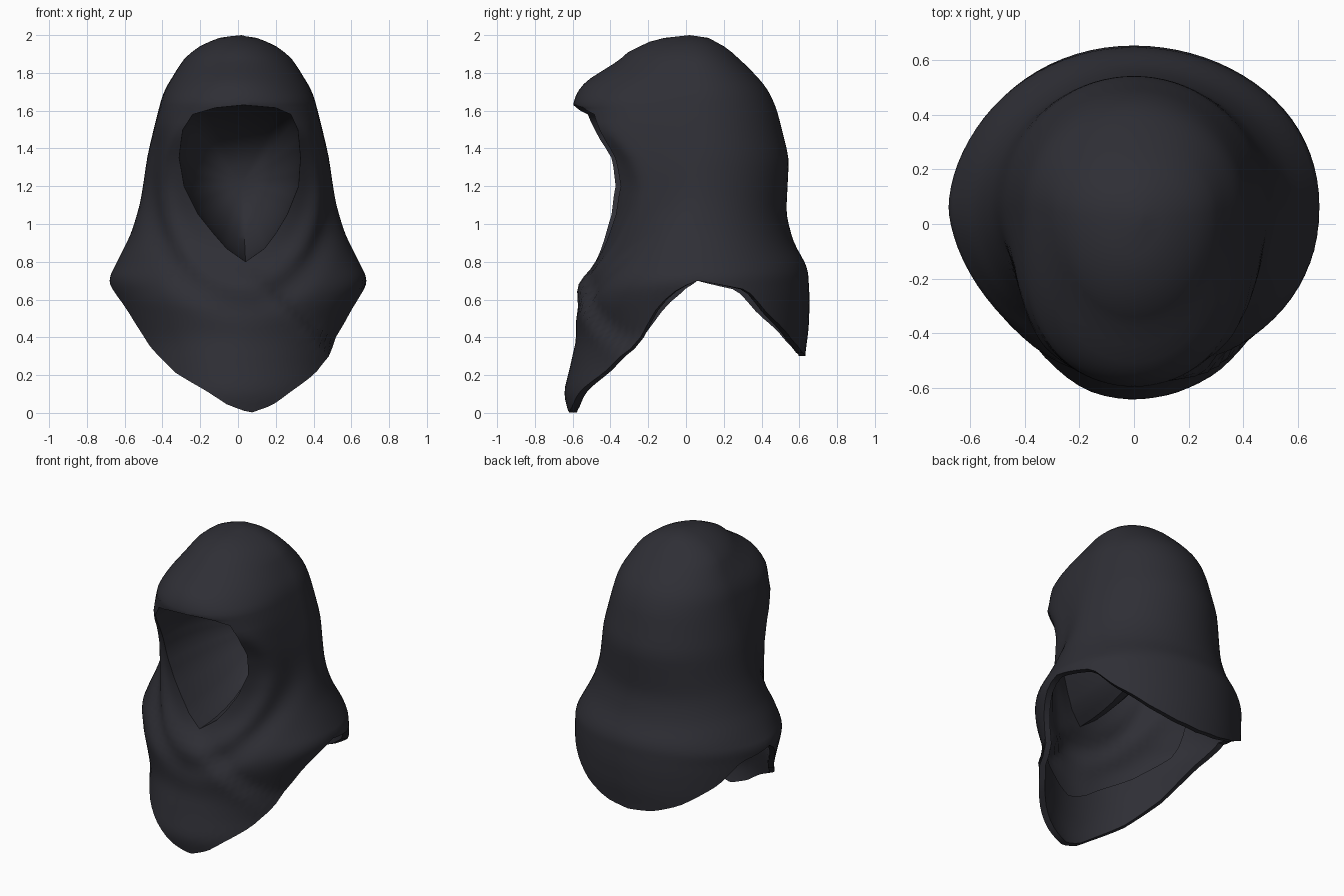
import bpy, bmesh, math

if "Cube" in bpy.data.objects:
    bpy.data.objects.remove(bpy.data.objects["Cube"])

# Profile curves: (height, value)
WIDTH = [(0, .56), (.1, .58), (.35, .58), (.55, .635), (.7, .69), (.8, .64), (.95, .565),
         (1.1, .52), (1.2, .503), (1.36, .48), (1.55, .435), (1.7, .395), (1.88, .285),
         (1.95, .19), (1.985, .1), (2, 0)]
FRONT = [(0, -.62), (.1, -.65), (.3, -.6), (.4, -.57), (.6, -.58), (.8, -.475), (.9, -.44),
         (1.05, -.43), (1.2, -.465), (1.35, -.5), (1.5, -.59), (1.65, -.6), (1.71, -.57),
         (1.77, -.52), (1.85, -.37), (1.91, -.31), (1.98, -.16), (2, .02)]
BACK = [(.3, .63), (.45, .65), (.6, .655), (.77, .645), (.9, .57), (1.05, .53), (1.35, .545),
        (1.45, .52), (1.61, .48), (1.72, .43), (1.82, .34), (1.93, .22), (1.985, .12), (2, .02)]
# Roundness of the front half (lower is squarer)
SQUARE = [(1.2, 1), (1.5, .65), (1.65, .65), (1.86, 1)]
# Face opening: left and right edges by height
HOLE_L = [(.8, .04), (.87, -.06), (.95, -.13), (1.05, -.21), (1.2, -.285), (1.35, -.31),
          (1.5, -.29), (1.58, -.24), (1.615, -.12), (1.63, .03)]
HOLE_R = [(.8, .04), (.87, .14), (.95, .2), (1.05, .26), (1.2, .32), (1.35, .33),
          (1.5, .315), (1.58, .28), (1.615, .2), (1.63, .03)]
# Hem height by angle from the front, in degrees
HEM = [(0, .0), (12, .04), (24, .12), (40, .21), (57, .35), (72, .57), (82, .66), (90, .70),
       (115, .65), (128, .52), (150, .38), (165, .32), (180, .30)]
COLS = 80


def lerp(table, v):
    if v <= table[0][0]:
        return table[0][1]
    for (a, p), (b, q) in zip(table, table[1:]):
        if v <= b:
            return p + (q - p) * (v - a) / (b - a)
    return table[-1][1]


def soft(table, v):
    """Profile value with its corners rounded off."""
    r = max(0, min(.04, (1.93 - v) * .5))
    return sum(lerp(table, v + r * k) for k in (-1, -.5, 0, .5, 1)) / 5


def hem_height(t):
    t -= .12 * max(0, math.cos(t))
    return lerp(HEM, math.degrees(math.acos(max(-1, min(1, math.cos(t))))))


def relief(x, z, front):
    """Rolled rim around the face opening and the diagonal wrapped fold."""
    if front <= 0:
        return 0
    e = math.hypot((x - .02) / .32, (z - 1.22) / .42)
    d = .018 * math.exp(-((e - 1.25) / .13) ** 2) - .018 * math.exp(-((e - 1.55) / .15) ** 2)
    if z > 1.4:
        d *= max(0, 1 - (z - 1.4) / .15)
    s = (x + z - .83) / 1.414
    gate = max(0, min(1, (z - .25) / .15, (.82 - z) / .2, (x + .1) / .12))
    fold = math.exp(s / .25) if s < 0 else -math.exp(-s / .12)
    d += gate * .026 * fold * min(1, abs(s) / .03)
    return d * min(1, front * 3)


def point(t, z, inset=0):
    w, f, b = soft(WIDTH, z), soft(FRONT, z), soft(BACK, z)
    c = math.cos(t)
    if z < .7 and c < 0:
        w = soft(WIDTH, .7)
    mid = .06 if z < 1.8 else .06 - .04 * (z - 1.8) / .2
    x = w * math.sin(t)
    p = lerp(SQUARE, z) if c > 0 else 1
    if z < .85:
        p += (.25 if x < 0 else -.12) * min(1, (.85 - z) / .2) * (1 if c > 0 else .6) * abs(x) / w
    y = mid - (mid - f) * c ** p if c > 0 else mid + (b - mid) * (-c) ** p
    k = (1 + relief(x, z, c) / .55) * (1 - inset)
    return x * k, mid + (y - mid) * k, z


def column_angle(i, a, b):
    """Columns spread evenly, squeezed aside near the face opening."""
    t = 2 * math.pi * i / COLS
    back = 2 * math.pi - t
    if t < 1.8:
        return t + a * (1 - t / 1.8) ** 2
    if back < 1.8:
        return t + b * (1 - back / 1.8) ** 2
    return t


# Fixed rows down to the shoulders, then rows spread towards the hem
rows = [1.994, 1.985, 1.965, 1.94, 1.91, 1.88, 1.85, 1.81, 1.77, 1.74, 1.71, 1.68, 1.65, 1.63,
        1.615, 1.6, 1.58, 1.54, 1.5, 1.45, 1.4, 1.35, 1.3, 1.25, 1.2, 1.15, 1.1, 1.05, 1.0,
        .95, .91, .87, .83, .8]
SKIRT = 20

bm = bmesh.new()


def bridge(upper, lower):
    for i in range(len(upper) - 1):
        bm.faces.new((lower[i], lower[i + 1], upper[i + 1], upper[i]))


# Outer hood
grid = []
for r in range(len(rows) + SKIRT):
    line = []
    zr = rows[min(r, len(rows) - 1)]
    w = soft(WIDTH, zr)
    left, right = lerp(HOLE_L, zr), lerp(HOLE_R, zr)
    fade = min(1, w / .3)
    a = math.asin(right * fade / max(w, .05))
    b = math.asin(left * fade / max(w, .05))
    for i in range(COLS + 1):
        t = column_angle(i, a, b)
        z = zr
        if r >= len(rows):
            z = zr + (hem_height(t) - zr) * (r - len(rows) + 1) / SKIRT
        line.append(bm.verts.new(point(t, z)))
    grid.append(line)
for up, low in zip(grid, grid[1:]):
    bridge(up, low)
pole = bm.verts.new((.02, .02, 2))
for i in range(COLS):
    bm.faces.new((grid[0][i], grid[0][i + 1], pole))

# Hem lining folded up inside
previous = grid[-1]
for step in range(6):
    ring = []
    for i in range(COLS + 1):
        t = column_angle(i, a, b)
        ring.append(bm.verts.new(point(t, hem_height(t) + .065 * step, .06)))
    bridge(previous, ring)
    previous = ring

# Face pocket: a bowl running inwards from the rim of the opening
open_rows = [r for r, z in enumerate(rows) if .8 <= z <= 1.63]
rim = [grid[r][0] for r in open_rows] + [grid[r][-1] for r in reversed(open_rows[1:-1])]
rim.append(rim[0])
previous = rim
DEPTH = 10
for k in range(1, DEPTH + 1):
    phi = math.pi / 2 * k / DEPTH
    s = max(.02, math.cos(phi)) ** .8
    ring = [bm.verts.new((.02 + (v.co.x - .02) * s,
                          v.co.y + (.18 - v.co.y) * math.sin(phi),
                          1.22 + (v.co.z - 1.22) * s)) for v in rim]
    bridge(previous, ring)
    previous = ring
bm.faces.new(previous[:-1])

# Close the seams, leaving the face opening
bmesh.ops.remove_doubles(bm, verts=bm.verts, dist=.0005)
bmesh.ops.recalc_face_normals(bm, faces=bm.faces)

cloth = bpy.data.materials.new("charcoal_cloth")
cloth.diffuse_color = (.028, .028, .036, 1)
cloth.use_nodes = True
cloth.node_tree.nodes["Principled BSDF"].inputs["Base Color"].default_value = cloth.diffuse_color
mesh = bpy.data.meshes.new("hood")
bm.to_mesh(mesh)
bm.free()
mesh.materials.append(cloth)
hood = bpy.data.objects.new("hood", mesh)
bpy.context.collection.objects.link(hood)
bpy.context.view_layer.objects.active = hood
hood.select_set(True)
bpy.ops.object.shade_smooth_by_angle(angle=math.radians(50))
